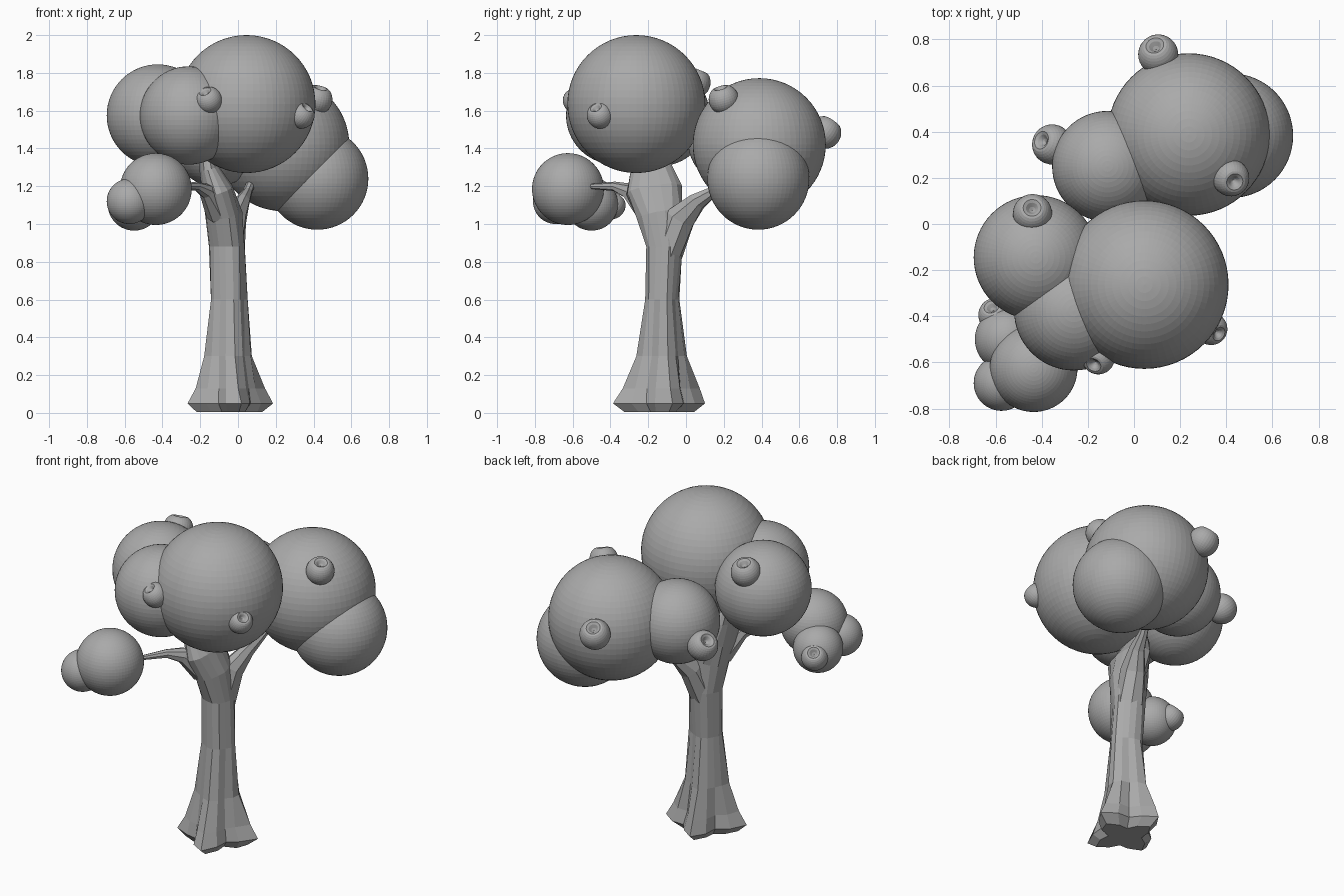
import bpy, bmesh, math, random
from mathutils import Vector

random.seed(4)
if "Cube" in bpy.data.objects:
    bpy.data.objects.remove(bpy.data.objects["Cube"], do_unlink=True)

grey = bpy.data.materials.new("plain_grey")
grey.use_nodes = True
colour = (0.4, 0.4, 0.4, 1)
grey.diffuse_color = colour
grey.node_tree.nodes["Principled BSDF"].inputs["Base Color"].default_value = colour


def finish(bm, name):
    mesh = bpy.data.meshes.new(name)
    bmesh.ops.recalc_face_normals(bm, faces=bm.faces)
    bm.to_mesh(mesh)
    bm.free()
    mesh.materials.append(grey)
    obj = bpy.data.objects.new(name, mesh)
    bpy.context.collection.objects.link(obj)
    return obj


def ball(name, centre, radius):
    bm = bmesh.new()
    bmesh.ops.create_uvsphere(bm, u_segments=64, v_segments=32, radius=radius)
    bmesh.ops.translate(bm, verts=bm.verts, vec=centre)
    finish(bm, name)


def fruit(name, centre, parent, radius=0.08):
    """Small ball with a dimple that faces up and away from its parent."""
    axis = (Vector(centre) - Vector(parent)).normalized() + Vector((0, 0, 1.2))
    bm = bmesh.new()
    bmesh.ops.create_uvsphere(bm, u_segments=32, v_segments=20, radius=radius)
    for v in bm.verts:
        if v.co.z > 0:
            ring = math.hypot(v.co.x, v.co.y) / radius
            v.co.z -= 0.55 * radius * math.exp(-(ring / 0.32) ** 2)
    turn = Vector((0, 0, 1)).rotation_difference(axis)
    for v in bm.verts:
        v.co = turn @ v.co + Vector(centre)
    finish(bm, name)


def limb(name, sections, sides, jitter=0.0):
    """Loft of rings: centre, x radius, y radius, root lobe depth."""
    bm = bmesh.new()
    centres = [Vector(s[0]) for s in sections]
    rings = []
    for i, (c, rx, ry, lobe) in enumerate(sections):
        tangent = centres[min(i + 1, len(centres) - 1)] - centres[max(i - 1, 0)]
        turn = Vector((0, 0, 1)).rotation_difference(tangent)
        if lobe:
            turn.identity()
        ring = []
        for k in range(sides):
            a = math.tau * k / sides + math.radians(15)
            f = 1 - lobe * (1 - math.cos(4 * (a - math.radians(15)))) / 2
            f += random.uniform(-jitter, jitter)
            p = turn @ Vector((rx * f * math.cos(a), ry * f * math.sin(a), 0))
            ring.append(bm.verts.new(p + centres[i]))
        rings.append(ring)
    for low, high in zip(rings, rings[1:]):
        for k in range(sides):
            n = (k + 1) % sides
            bm.faces.new((low[k], low[n], high[n], high[k]))
    for ring in (rings[0], rings[-1]):
        bmesh.ops.poke(bm, faces=[bm.faces.new(ring)])
    finish(bm, name)


# Trunk with four roots, leaning into the main fork
limb("trunk", [
    ((-0.04, -0.14, 0.005), 0.18, 0.20, 0.5),
    ((-0.04, -0.14, 0.05), 0.225, 0.255, 0.45),
    ((-0.045, -0.14, 0.13), 0.185, 0.21, 0.4),
    ((-0.05, -0.13, 0.3), 0.135, 0.14, 0.25),
    ((-0.05, -0.125, 0.6), 0.1, 0.09, 0.08),
    ((-0.055, -0.115, 0.88), 0.1, 0.1, 0.08),
    ((-0.075, -0.14, 1.05), 0.1, 0.125, 0),
    ((-0.11, -0.17, 1.18), 0.085, 0.15, 0),
    ((-0.155, -0.18, 1.3), 0.05, 0.11, 0),
    ((-0.18, -0.2, 1.45), 0.03, 0.06, 0)], 16, 0.06)

# Branches
limb("back_branch", [
    ((-0.05, -0.1, 0.85), 0.085, 0.085, 0),
    ((-0.02, -0.03, 1.03), 0.065, 0.085, 0),
    ((0.025, 0.06, 1.12), 0.04, 0.05, 0),
    ((0.05, 0.14, 1.17), 0.025, 0.03, 0),
    ((0.09, 0.24, 1.27), 0.02, 0.02, 0)], 8, 0.05)
limb("front_branch", [
    ((-0.11, -0.19, 1.07), 0.07, 0.08, 0),
    ((-0.17, -0.3, 1.175), 0.04, 0.045, 0),
    ((-0.22, -0.38, 1.2), 0.022, 0.025, 0),
    ((-0.33, -0.55, 1.2), 0.008, 0.01, 0)], 8, 0.05)

# Foliage balls
crown = (0.045, -0.263, 1.635)
right_ball = (-0.425, -0.145, 1.575)
back_ball = (0.237, 0.388, 1.42)
inner_ball = (-0.115, 0.25, 1.44)
low_ball = (-0.55, -0.5, 1.105)
ball("crown_foliage", crown, 0.365)
ball("right_foliage", right_ball, 0.27)
ball("front_right_foliage", (-0.26, -0.375, 1.575), 0.26)
ball("back_foliage", back_ball, 0.352)
ball("left_foliage", (0.42, 0.383, 1.24), 0.27)
ball("inner_back_foliage", inner_ball, 0.24)
ball("low_foliage_large", (-0.435, -0.625, 1.185), 0.19)
ball("low_foliage_outer", (-0.575, -0.69, 1.12), 0.12)
ball("low_foliage_back", low_ball, 0.14)

# Dimpled fruit on the foliage
fruit("fruit_back", (0.105, 0.735, 1.485), back_ball, 0.087)
fruit("fruit_inner", (-0.355, 0.345, 1.39), inner_ball, 0.087)
fruit("fruit_right", (-0.44, 0.045, 1.75), right_ball, 0.085)
fruit("fruit_left", (0.42, 0.2, 1.66), back_ball)
fruit("fruit_front", (-0.155, -0.58, 1.655), crown, 0.072)
fruit("fruit_front_left", (0.335, -0.455, 1.575), crown, 0.07)
fruit("fruit_low", (-0.6, -0.395, 1.1), low_ball, 0.075)
